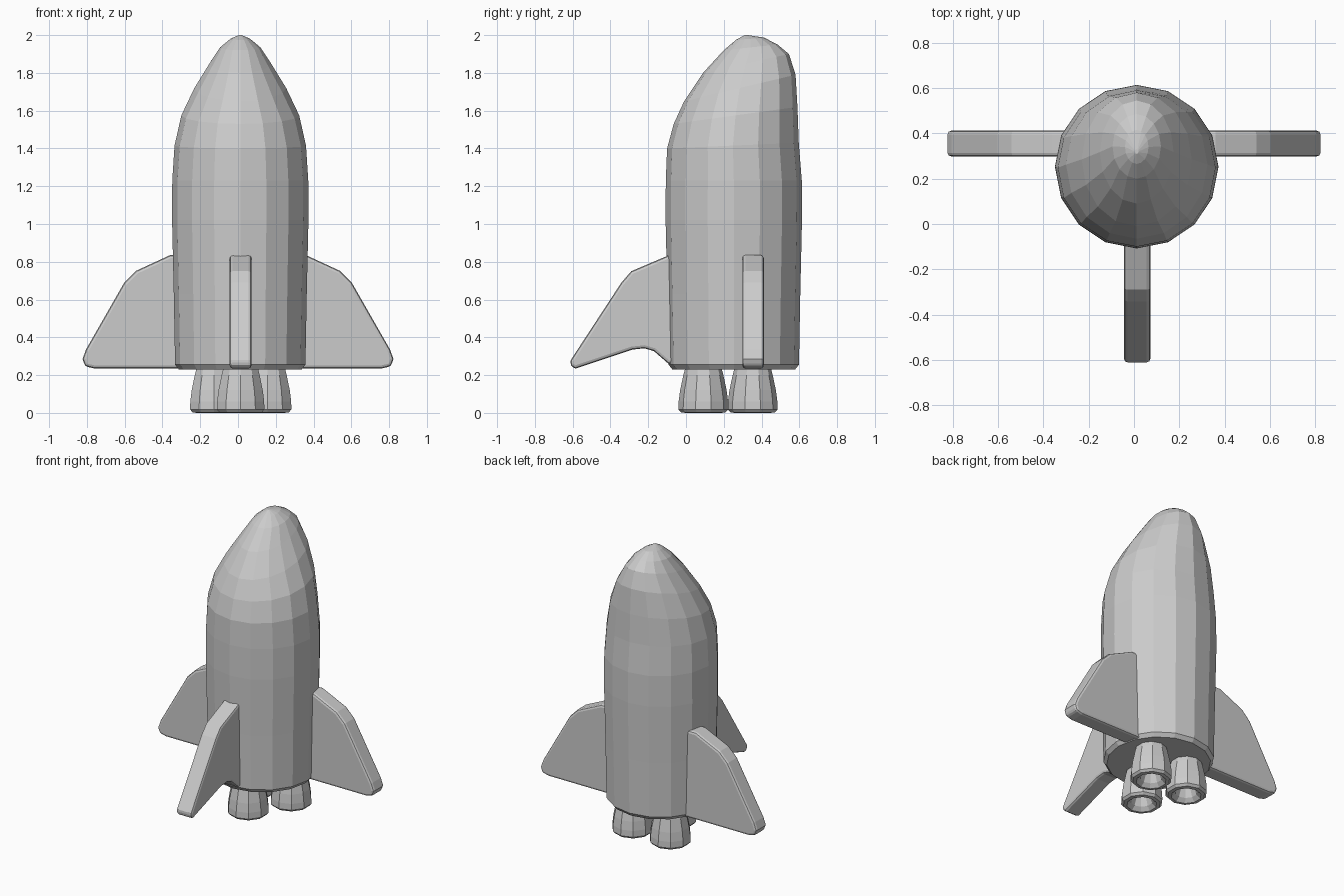
import bpy, bmesh
from math import sin, cos, pi

if "Cube" in bpy.data.objects:
    bpy.data.objects.remove(bpy.data.objects["Cube"])

CX = 0.012  # body axis in x


def finish(name, bm):
    bmesh.ops.recalc_face_normals(bm, faces=bm.faces)
    me = bpy.data.meshes.new(name)
    bm.to_mesh(me)
    bm.free()
    ob = bpy.data.objects.new(name, me)
    bpy.context.collection.objects.link(ob)
    return ob


def loft(name, rings, n):
    """Skin rings of (front_y, front_z, back_y, back_z, half_width, centre_x)."""
    bm = bmesh.new()
    loops = []
    for y0, z0, y1, z1, hw, cx in rings:
        loop = []
        for i in range(n):
            a = 2 * pi * i / n
            t = (1 - cos(a)) / 2  # 0 at the front, 1 at the back
            loop.append(bm.verts.new((cx + hw * sin(a), y0 + (y1 - y0) * t, z0 + (z1 - z0) * t)))
        loops.append(loop)
    for a, b in zip(loops, loops[1:]):
        for i in range(n):
            j = (i + 1) % n
            bm.faces.new((a[i], a[j], b[j], b[i]))
    bm.faces.new(loops[0])
    bm.faces.new(loops[-1])
    return finish(name, bm)


def fin(name, outline, place, thick):
    """Extrude an outline of (outward, z) to a plate with rounded edges."""
    bm = bmesh.new()
    sides = [[bm.verts.new(place(u, z, s * thick / 2)) for u, z in outline] for s in (-1, 1)]
    for s in sides:
        bm.faces.new(s)
    n = len(outline)
    for i in range(n):
        j = (i + 1) % n
        bm.faces.new((sides[0][i], sides[0][j], sides[1][j], sides[1][i]))
    ob = finish(name, bm)
    bev = ob.modifiers.new("rounded_edges", 'BEVEL')
    bev.width = 0.016
    bev.segments = 2
    bev.limit_method = 'ANGLE'
    bev.angle_limit = 1.0
    return ob


# Hull: straight barrel, then rings tilting up towards the back for the nose
hull = [(0.253 - r, z, 0.253 + r, z, r, CX) for z, r in
        [(0.23, 0.325), (0.255, 0.345), (0.63, 0.352), (1.02, 0.361), (1.23, 0.36)]]
hull += [(fy, fz, by, bz, hw, CX) for fy, fz, by, bz, hw in [
    (-0.10, 1.40, 0.597, 1.43, 0.348),
    (-0.065, 1.53, 0.59, 1.62, 0.312),
    (-0.01, 1.65, 0.58, 1.79, 0.243),
    (0.09, 1.80, 0.545, 1.90, 0.163),
    (0.20, 1.92, 0.485, 1.95, 0.107),
    (0.265, 1.975, 0.415, 1.986, 0.052),
    (0.31, 2.0, 0.33, 2.0, 0.008)]]
loft("rocket_hull", hull, 16)

# Side fins, mirrored left to right
side = fin("side_fins",
           [(0.25, 0.235), (0.25, 0.835), (0.36, 0.835), (0.54, 0.752), (0.602, 0.69),
            (0.805, 0.335), (0.823, 0.285), (0.81, 0.247), (0.76, 0.235)],
           lambda u, z, t: (u, 0.355 + t, z), 0.114)
side.modifiers.new("mirror", 'MIRROR')

# Front fin with a notched lower edge
fin("front_fin",
    [(-0.02, 0.245), (-0.02, 0.835), (0.09, 0.835), (0.29, 0.75), (0.342, 0.69),
     (0.61, 0.28), (0.612, 0.25), (0.585, 0.235), (0.285, 0.335), (0.22, 0.342),
     (0.17, 0.327), (0.095, 0.262)],
    lambda u, z, t: (0.014 + t, -u, z), 0.116)

# Three engine nozzles with hollow mouths
profile = [(0.07, 0.085), (0.025, 0.07), (0.0, 0.095), (0.003, 0.118), (0.018, 0.132),
           (0.06, 0.131), (0.12, 0.123), (0.20, 0.106), (0.26, 0.09)]
profile[0] = (0.09, 0.045)
for name, x, y in [("front_nozzle", 0.014, 0.092),
                   ("left_nozzle", -0.128, 0.353),
                   ("right_nozzle", 0.157, 0.353)]:
    loft(name, [(y - r, z, y + r, z, r, x) for z, r in profile], 10)
